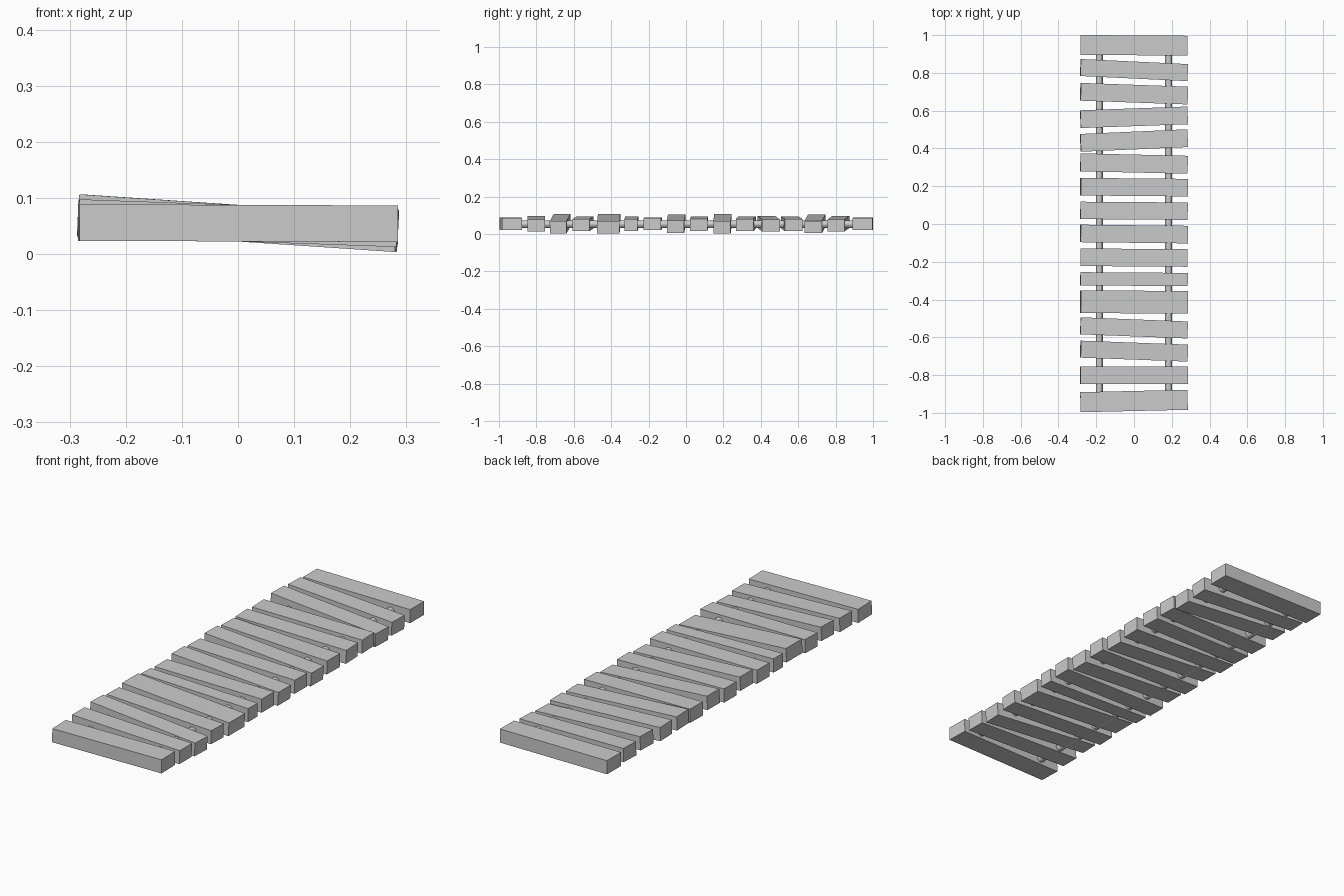
import bpy, math
from mathutils import Matrix

HALF_X, THICK, MID_Z = 0.284, 0.065, 0.055

# centre y, width, y change across the plank, drop at the right end
PLANKS = [
    (-0.937, 0.106, 0.013, 0.001), (-0.800, 0.093, 0.000, 0.010),
    (-0.673, 0.090, -0.021, 0.019), (-0.550, 0.090, -0.022, 0.007),
    (-0.413, 0.120, -0.004, 0.019), (-0.292, 0.070, -0.004, 0.007),
    (-0.178, 0.093, -0.004, 0.001), (-0.053, 0.093, -0.006, 0.016),
    (0.070, 0.092, -0.004, 0.006), (0.195, 0.093, -0.005, 0.019),
    (0.320, 0.095, -0.013, 0.007), (0.442, 0.094, 0.025, 0.010),
    (0.565, 0.094, 0.020, 0.007), (0.690, 0.094, -0.020, 0.018),
    (0.815, 0.090, -0.027, 0.010), (0.946, 0.105, -0.004, 0.001),
]

# Crooked planks, each yawed and rolled a little
for i, (y, width, skew, drop) in enumerate(PLANKS):
    bpy.ops.mesh.primitive_cube_add(size=1)
    plank = bpy.context.object
    plank.name = f"plank_{i + 1}"
    yaw = Matrix.Rotation(math.atan2(skew, 2 * HALF_X), 4, 'Z')
    roll = Matrix.Rotation(math.atan2(drop, HALF_X), 4, 'Y')
    size = Matrix.Diagonal((2 * HALF_X, width, THICK, 1))
    plank.data.transform(yaw @ roll @ size)
    plank.location = (0, y, MID_Z)

# Two round rails threaded through the planks
for name, x in (("left_rail", -0.183), ("right_rail", 0.183)):
    bpy.ops.mesh.primitive_cylinder_add(
        vertices=12, radius=0.019, depth=1.9,
        location=(x, 0, 0.052), rotation=(math.pi / 2, 0, 0))
    bpy.context.object.name = name
    bpy.ops.object.shade_smooth_by_angle()
